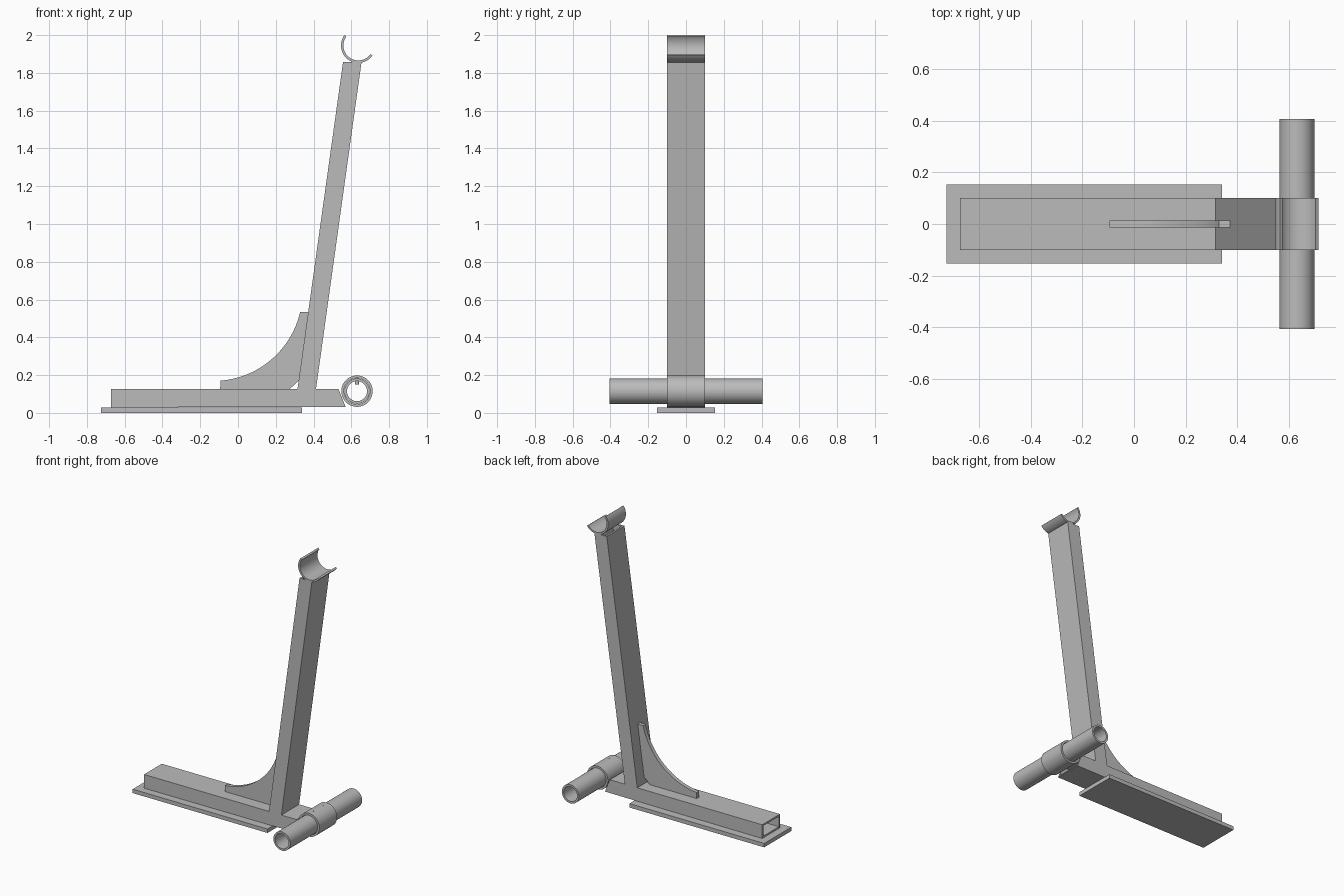
import bpy, math
from mathutils import Vector

cube = bpy.data.objects.get("Cube")
if cube:
    bpy.data.objects.remove(cube, do_unlink=True)

steel = bpy.data.materials.new("steel grey")
steel.use_nodes = True
colour = (0.5, 0.5, 0.5, 1)
steel.diffuse_color = colour
steel.node_tree.nodes["Principled BSDF"].inputs["Base Color"].default_value = colour


def make(name, verts, faces, smooth=False):
    me = bpy.data.meshes.new(name)
    me.from_pydata(verts, [], faces)
    me.materials.append(steel)
    ob = bpy.data.objects.new(name, me)
    bpy.context.collection.objects.link(ob)
    bpy.ops.object.select_all(action='DESELECT')
    bpy.context.view_layer.objects.active = ob
    ob.select_set(True)
    bpy.ops.object.mode_set(mode='EDIT')
    bpy.ops.mesh.select_all(action='SELECT')
    bpy.ops.mesh.normals_make_consistent(inside=False)
    bpy.ops.object.mode_set(mode='OBJECT')
    if smooth:
        bpy.ops.object.shade_smooth_by_angle(angle=math.radians(35))
    return ob


def prism(name, outline, half, smooth=False):
    """Extrude an x-z outline along y."""
    n = len(outline)
    verts = [(x, y, z) for y in (-half, half) for x, z in outline]
    faces = [tuple(range(n)), tuple(range(n, 2 * n))]
    faces += [(i, (i + 1) % n, n + (i + 1) % n, n + i) for i in range(n)]
    return make(name, verts, faces, smooth)


def hollow(name, loops, smooth=False):
    """Bridge four loops: outer start, outer end, inner end, inner start."""
    n = len(loops[0])
    verts = [v for loop in loops for v in loop]
    faces = []
    for k in range(4):
        a, b = k * n, (k + 1) % 4 * n
        faces += [(a + i, a + (i + 1) % n, b + (i + 1) % n, b + i) for i in range(n)]
    return make(name, verts, faces, smooth)


def arc(cx, cz, r, start, end, steps):
    angles = [math.radians(start + (end - start) * i / steps) for i in range(steps + 1)]
    return [(cx + r * math.cos(a), cz + r * math.sin(a)) for a in angles]


def box_tube(name, start, end, half=0.1, wall=0.012):
    """Rectangular tube between two cut ends, each a pair of x-z corners."""
    def loop(pair, inset):
        p, q = Vector(pair[0]), Vector(pair[1])
        step = (q - p).normalized() * inset
        p, q, h = p + step, q - step, half - inset
        return [(p.x, -h, p.y), (p.x, h, p.y), (q.x, h, q.y), (q.x, -h, q.y)]
    return hollow(name, [loop(start, 0), loop(end, 0), loop(end, wall), loop(start, wall)])


def pipe(name, cx, cz, outer, inner, half):
    def loop(r, y):
        return [(x, y, z) for x, z in arc(cx, cz, r, 0, 360, 48)[:-1]]
    return hollow(name, [loop(outer, -half), loop(outer, half),
                         loop(inner, half), loop(inner, -half)], True)


# Foot: flat plate with a hollow beam on it
prism("base_plate", [(-0.725, 0), (0.34, 0), (0.34, 0.028), (-0.725, 0.028)], 0.153)
box_tube("base_beam", [(-0.672, 0.029), (-0.672, 0.127)], [(0.57, 0.032), (0.532, 0.127)])

# Leaning post
box_tube("post", [(0.315, 0.127), (0.413, 0.127)], [(0.556, 1.857), (0.654, 1.857)])

# Curved gusset with a clipped inner corner
prism("gusset", [(0.372, 0.535), (0.321, 0.17), (0.275, 0.127), (-0.094, 0.127)]
      + arc(-0.13, 0.64, 0.471, -85.6, -13, 24), 0.014)

# Cross pipe held in a sleeve
AXLE_X, AXLE_Z = 0.63, 0.115
pipe("cross_pipe", AXLE_X, AXLE_Z, 0.067, 0.053, 0.405)
pipe("sleeve", AXLE_X, AXLE_Z, 0.083, 0.069, 0.1)

# Locking screws through the top of the sleeve
for side, y in (("right", -0.05), ("left", 0.05)):
    bpy.ops.mesh.primitive_cylinder_add(vertices=16, radius=0.01, depth=0.047,
                                        location=(AXLE_X, y, 0.1745))
    screw = bpy.context.object
    screw.name = "locking_screw_" + side
    screw.data.materials.append(steel)
    bpy.ops.object.shade_smooth_by_angle(angle=math.radians(35))

# Tilted half-round saddle on top of the post
prism("saddle", arc(0.637, 1.945, 0.092, 143, 325, 32)
      + arc(0.637, 1.945, 0.079, 325, 143, 32), 0.1, True)
